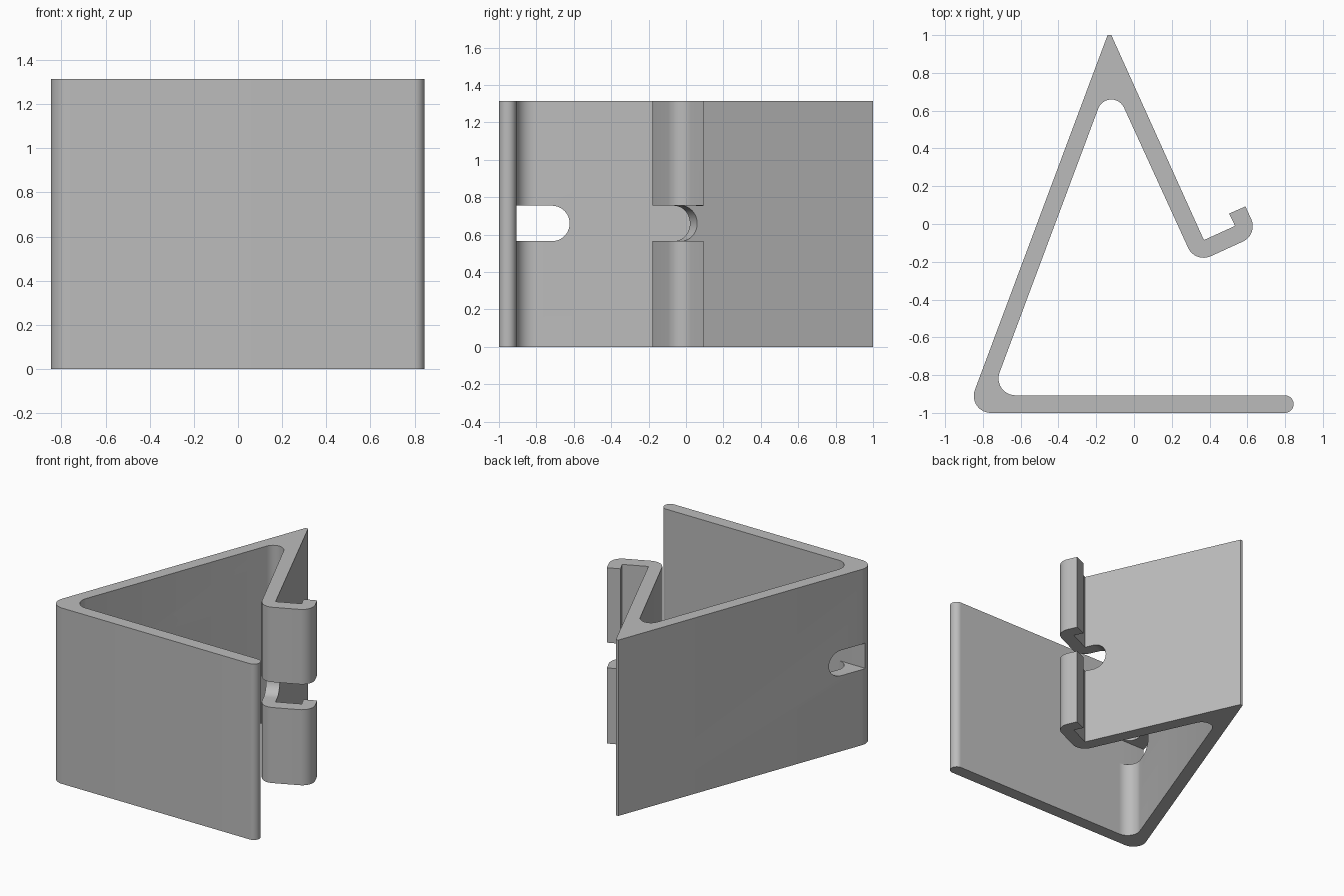
import bpy, bmesh, math
from mathutils import Vector

if "Cube" in bpy.data.objects:
    bpy.data.objects.remove(bpy.data.objects["Cube"])

HEIGHT = 1.315
SLOT_Z, SLOT_R = 0.66, 0.095

grey = bpy.data.materials.new("plain grey")
grey.diffuse_color = (0.5, 0.5, 0.5, 1)
grey.use_nodes = True
grey.node_tree.nodes["Principled BSDF"].inputs["Base Color"].default_value = grey.diffuse_color


def rounded(corners, steps=12):
    """Outline from (x, y, radius) corners, each rounded by a tangent arc."""
    out = []
    for i, (x, y, r) in enumerate(corners):
        p = Vector((x, y))
        if r == 0:
            out.append(p)
            continue
        a = (Vector(corners[i - 1][:2]) - p).normalized()
        b = (Vector(corners[(i + 1) % len(corners)][:2]) - p).normalized()
        half = a.angle(b) / 2
        centre = p + (a + b).normalized() * (r / math.sin(half))
        start = p + a * (r / math.tan(half)) - centre
        end = p + b * (r / math.tan(half)) - centre
        sweep = start.angle_signed(end)
        for k in range(steps + 1):
            t = -sweep * k / steps
            c, s = math.cos(t), math.sin(t)
            out.append(centre + Vector((c * start.x - s * start.y, s * start.x + c * start.y)))
    return out


def prism(name, outline, origin, e1, e2, depth):
    """Extrude an outline, drawn along e1 and e2, by the depth vector."""
    bm = bmesh.new()
    face = bm.faces.new([bm.verts.new(origin + e1 * p.x + e2 * p.y) for p in outline])
    new = bmesh.ops.extrude_face_region(bm, geom=[face])["geom"]
    bmesh.ops.translate(bm, verts=[v for v in new if isinstance(v, bmesh.types.BMVert)], vec=depth)
    bmesh.ops.recalc_face_normals(bm, faces=bm.faces)
    mesh = bpy.data.meshes.new(name)
    bm.to_mesh(mesh)
    bm.free()
    mesh.materials.append(grey)
    obj = bpy.data.objects.new(name, mesh)
    bpy.context.collection.objects.link(obj)
    return obj


X, Y, Z = Vector((1, 0, 0)), Vector((0, 1, 0)), Vector((0, 0, 1))

# Bent strip: front plate, sloping back plate, return leg and hook
profile = rounded([
    (-0.140, 1.0, 0), (-0.888, -1.0, 0.09),
    (0.845, -1.0, 0.0464), (0.845, -0.907, 0.0464),
    (-0.757, -0.907, 0.09), (-0.127, 0.778, 0.074),
    (0.324, -0.208, 0.09), (0.658, -0.056, 0.09),
    (0.590, 0.093, 0), (0.503, 0.055, 0),
    (0.535, -0.010, 0), (0.370, -0.085, 0), (-0.120, 1.0, 0)])
bracket = prism("bent_bracket", profile, Vector(), X, Y, Z * HEIGHT)


def slot(name, origin, along, through, length):
    """Cutter with one rounded end at the origin, running back against along."""
    shape = [Vector((-length, -SLOT_R)), Vector((-length, SLOT_R))]
    shape += [Vector((math.cos(a) - 1, math.sin(a))) * SLOT_R
              for a in (math.pi / 2 - math.pi * k / 20 for k in range(21))]
    cutter = prism(name, shape, origin, along, Z, through)
    cutter.hide_render = True
    cutter.hide_viewport = True
    mod = bracket.modifiers.new(name, "BOOLEAN")
    mod.operation = "DIFFERENCE"
    mod.solver = "EXACT"
    mod.object = cutter
    return cutter


# Slot through the back plate, and a square gap through the hook and leg
leg = Vector((-0.414, 0.910, 0)).normalized()
across = Vector((leg.y, -leg.x, 0))
cutters = [
    slot("back_slot", Vector((-1.0, -0.622, SLOT_Z)), Y, X * 0.5, 0.285),
    slot("hook_slot", Vector((0.305, 0.06, SLOT_Z)) - across * 0.2, leg, across * 0.8, 0.5)]

# Apply the cuts, then smooth the bends
bpy.context.view_layer.objects.active = bracket
bracket.select_set(True)
for mod in list(bracket.modifiers):
    bpy.ops.object.modifier_apply(modifier=mod.name)
for cutter in cutters:
    bpy.data.objects.remove(cutter)
bpy.ops.object.shade_smooth_by_angle(angle=math.radians(30))
